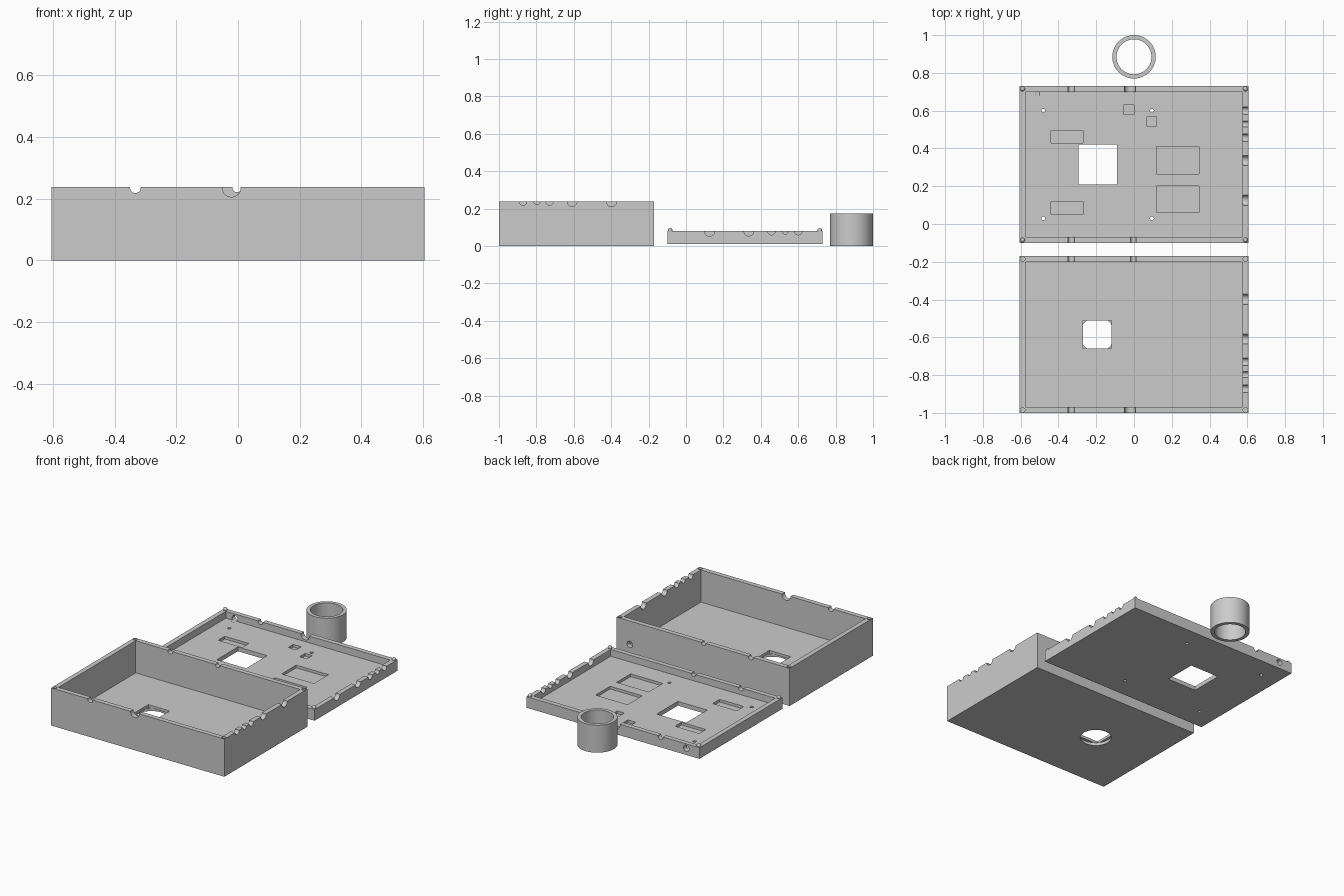
import bpy
import math

if "Cube" in bpy.data.objects:
    bpy.data.objects.remove(bpy.data.objects["Cube"], do_unlink=True)

GREY = (0.6, 0.6, 0.6, 1)
grey = bpy.data.materials.new("plain grey plastic")
grey.use_nodes = True
grey.diffuse_color = GREY
grey.node_tree.nodes["Principled BSDF"].inputs["Base Color"].default_value = GREY

WIDTH, DEPTH, WALL = 1.21, 0.83, 0.03
PEG_X, PEG_INSET, PEG_R = 0.59, 0.015, 0.0125
HALF_TURN = math.pi / 2


def block(name, x0, x1, y0, y1, z0, z1):
    bpy.ops.mesh.primitive_cube_add(size=1, location=((x0 + x1) / 2, (y0 + y1) / 2, (z0 + z1) / 2))
    ob = bpy.context.object
    ob.name = name
    ob.scale = (x1 - x0, y1 - y0, z1 - z0)
    bpy.ops.object.transform_apply(location=False, rotation=False, scale=True)
    return ob


def rod(name, centre, r, length, axis="Z", sides=32):
    turn = {"X": (0, HALF_TURN, 0), "Y": (HALF_TURN, 0, 0), "Z": (0, 0, 0)}[axis]
    bpy.ops.mesh.primitive_cylinder_add(vertices=sides, radius=r, depth=length,
                                        location=centre, rotation=turn)
    ob = bpy.context.object
    ob.name = name
    return ob


def cut(body, cutter):
    mod = body.modifiers.new("cut", "BOOLEAN")
    mod.operation = "DIFFERENCE"
    mod.solver = "EXACT"
    mod.object = cutter
    bpy.context.view_layer.objects.active = body
    bpy.ops.object.modifier_apply(modifier=mod.name)
    bpy.data.objects.remove(cutter, do_unlink=True)


def finish(ob):
    ob.data.materials.clear()
    ob.data.materials.append(grey)
    bpy.ops.object.select_all(action="DESELECT")
    ob.select_set(True)
    bpy.context.view_layer.objects.active = ob
    bpy.ops.object.shade_smooth_by_angle(angle=math.radians(30))


def open_box(name, y0, z0, z1, floor):
    """Open shell with an even wall."""
    hx = WIDTH / 2
    body = block(name, -hx, hx, y0, y0 + DEPTH, z0, z1)
    cut(body, block("cavity", -hx + WALL, hx - WALL, y0 + WALL, y0 + DEPTH - WALL, floor, z1 + 0.1))
    return body


def rim_notches(body, y_front, rim, wide_y, narrow_y, side):
    """Cable notches: a pair across front and back, a row on the left wall."""
    z = rim - 0.002
    cut(body, rod("notch", (-0.333, y_front + DEPTH / 2, z), 0.0175, 1, "Y"))
    cut(body, rod("notch", (-0.021, wide_y, z), 0.03, 0.1, "Y"))
    cut(body, rod("notch", (-0.003, narrow_y, z), 0.015, 0.1, "Y"))
    for y, r in side:
        cut(body, rod("notch", (WIDTH / 2 - 0.01, y, rim), r, 0.1, "X"))


def corners(y0):
    return [(x, y) for x in (-PEG_X, PEG_X) for y in (y0 + PEG_INSET, y0 + DEPTH - PEG_INSET)]


# Deep case half with lens opening, cable hole and peg sockets
CASE_Y, CASE_TOP = -1.0, 0.238
case = open_box("deep_case", CASE_Y, 0, CASE_TOP, 0.035)
rim_notches(case, CASE_Y, CASE_TOP, CASE_Y, CASE_Y + DEPTH,
            [(-0.872, 0.02), (-0.797, 0.016), (-0.73, 0.02), (-0.609, 0.026), (-0.398, 0.027)])
cut(case, block("square_opening", -0.27, -0.12, -0.66, -0.51, 0.018, 0.1))
cut(case, rod("round_opening", (-0.195, -0.585, 0), 0.092, 0.036, sides=48))
cut(case, rod("cable_hole", (0.512, CASE_Y + DEPTH, 0.09), 0.02, 0.1, "Y"))
for x, y in corners(CASE_Y):
    cut(case, rod("socket", (x, y, CASE_TOP), PEG_R, 0.03, sides=24))
finish(case)

# Shallow tray half with component pockets
TRAY_Y, TRAY_TOP = -0.1, 0.08
tray = open_box("shallow_tray", TRAY_Y, 0.01, TRAY_TOP, 0.037)
rim_notches(tray, TRAY_Y, TRAY_TOP, TRAY_Y + DEPTH, TRAY_Y,
            [(0.126, 0.027), (0.336, 0.026), (0.457, 0.02), (0.53, 0.016), (0.6, 0.02)])
cut(tray, block("window", -0.295, -0.09, 0.21, 0.42, -0.1, 0.1))
for x0, x1, y0, y1 in [(-0.44, -0.27, 0.43, 0.495), (-0.44, -0.27, 0.05, 0.12),
                       (-0.055, 0, 0.58, 0.63), (0.07, 0.12, 0.515, 0.57),
                       (0.12, 0.345, 0.265, 0.41), (0.12, 0.345, 0.06, 0.2)]:
    cut(tray, block("pocket", x0, x1, y0, y1, 0.02, 0.06))
for x in (-0.48, 0.095):
    for y in (0.03, 0.6):
        cut(tray, rod("screw_hole", (x, y, 0), 0.01, 0.2, sides=24))
cut(tray, rod("cable_hole", (-0.513, TRAY_Y + DEPTH, 0.052), 0.019, 0.1, "Y"))
finish(tray)

# Round alignment pegs on the tray corners
for i, (x, y) in enumerate(corners(TRAY_Y)):
    bpy.ops.mesh.primitive_uv_sphere_add(segments=24, ring_count=12, radius=PEG_R,
                                         location=(x, y, TRAY_TOP + 0.004))
    peg = bpy.context.object
    peg.name = f"alignment_peg_{i + 1}"
    finish(peg)

# Loose lens tube behind the tray
tube = rod("lens_tube", (0, 0.885, 0.0865), 0.115, 0.173, sides=64)
cut(tube, rod("bore", (0, 0.885, 0.0865), 0.0925, 0.4, sides=64))
finish(tube)
